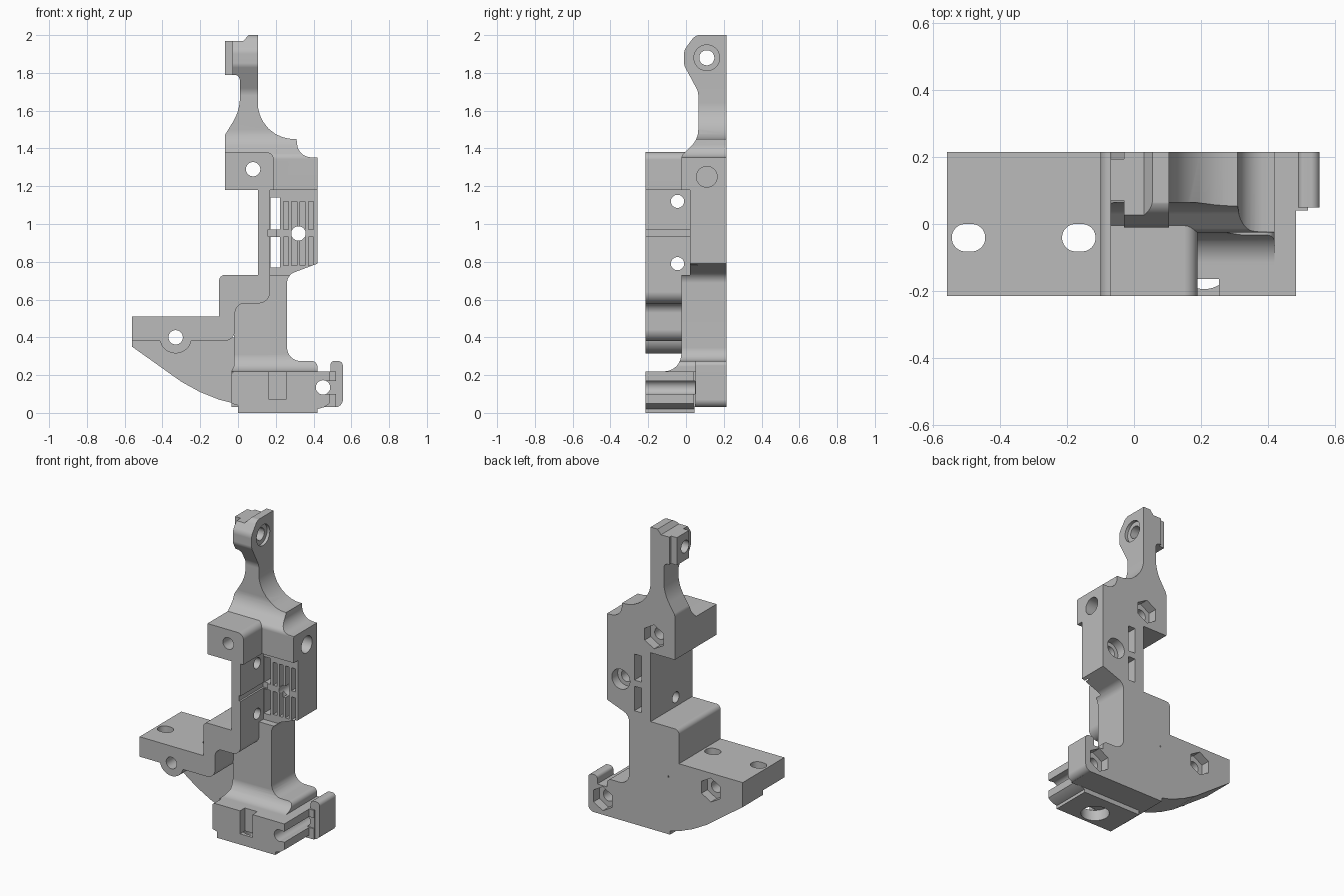
import bpy, bmesh, math
from mathutils import Vector

cube = bpy.data.objects.get("Cube")
if cube:
    bpy.data.objects.remove(cube, do_unlink=True)

grey = bpy.data.materials.new("plain grey")
grey.use_nodes = True
grey.diffuse_color = (0.5, 0.5, 0.5, 1)
grey.node_tree.nodes["Principled BSDF"].inputs["Base Color"].default_value = (0.5, 0.5, 0.5, 1)

BACK = 0.215
FRONT = -BACK
parts, cutters = [], []


def fillet(points, steps=8):
    """Round each profile corner that carries a third value, its radius."""
    out = []
    for i, p in enumerate(points):
        c = Vector(p[:2])
        if len(p) < 3:
            out.append(c)
            continue
        a = (Vector(points[i - 1][:2]) - c).normalized()
        b = (Vector(points[(i + 1) % len(points)][:2]) - c).normalized()
        half, r = a.angle(b) / 2, p[2]
        mid = c + (a + b).normalized() * (r / math.sin(half))
        t = r / math.tan(half)
        v, w = c + a * t - mid, c + b * t - mid
        out += [mid + v.lerp(w, k / steps).normalized() * r for k in range(steps + 1)]
    return out


def prism(name, axis, points, lo, hi, group=parts):
    """Extrude a profile along an axis: y takes (x, z), x takes (y, z), z takes (x, y)."""
    place = {"x": lambda p, d: (d, p.x, p.y),
             "y": lambda p, d: (p.x, d, p.y),
             "z": lambda p, d: (p.x, p.y, d)}[axis]
    bm = bmesh.new()
    ring = fillet(points)
    ends = [[bm.verts.new(place(p, d)) for p in ring] for d in (lo, hi)]
    bm.faces.new(ends[0])
    bm.faces.new(ends[1])
    for i in range(len(ring)):
        j = (i + 1) % len(ring)
        bm.faces.new((ends[0][i], ends[0][j], ends[1][j], ends[1][i]))
    bmesh.ops.recalc_face_normals(bm, faces=bm.faces[:])
    mesh = bpy.data.meshes.new(name)
    bm.to_mesh(mesh)
    bm.free()
    ob = bpy.data.objects.new(name, mesh)
    bpy.context.collection.objects.link(ob)
    if group is parts:
        mesh.materials.append(grey)
    else:
        ob.hide_render = True
    if group is not None:
        group.append(ob)
    return ob


def box(name, x, y, z, group=parts):
    corners = [(x[0], z[0]), (x[1], z[0]), (x[1], z[1]), (x[0], z[1])]
    return prism(name, "y", corners, y[0], y[1], group)


def disc(u, v, r, n=32):
    turn = [math.tau * (i + 0.5) / n for i in range(n)]
    return [(u + r * math.cos(a), v + r * math.sin(a)) for a in turn]


def bake(ob):
    graph = bpy.context.evaluated_depsgraph_get()
    mesh = bpy.data.meshes.new_from_object(ob.evaluated_get(graph))
    ob.modifiers.clear()
    ob.data = mesh


def boolean(ob, tool, operation):
    mod = ob.modifiers.new(operation.lower(), "BOOLEAN")
    mod.operation, mod.solver, mod.object = operation, "EXACT", tool
    bake(ob)


def crossed(name, front, side):
    """Solid that has one outline from the front and another from the side."""
    ob = prism(name, "y", front, -0.4, 0.4)
    tool = prism("side_helper", "x", side, -0.7, 0.7, None)
    boolean(ob, tool, "INTERSECT")
    bpy.data.objects.remove(tool, do_unlink=True)


# Main body: stem, sensor housing and flared neck
crossed("main_body",
        [(-0.07, 1.18), (-0.07, 1.47, 0.04), (0.01, 1.6, 0.25), (0.01, 1.72), (0.105, 1.72),
         (0.105, 1.45, 0.19), (0.31, 1.45), (0.32, 1.355, 0.075), (0.42, 1.352), (0.42, 0.79),
         (0.26, 0.73, 0.06), (0.26, 0.275, 0.07), (0.42, 0.275, 0.03), (0.42, 0.03),
         (-0.035, 0.03), (-0.035, 0.22), (-0.02, 0.25), (-0.02, 0.73), (0.105, 0.73), (0.105, 1.18)],
        [(BACK, 0.02), (BACK, 1.9), (0.065, 1.9), (0.065, 1.45, 0.12), (-0.025, 1.36, 0.04),
         (-0.025, 0.22, 0.09), (-0.14, 0.22), (-0.14, 0.02)])

# Top arm with its rounded lug
crossed("arm_lug",
        [(-0.03, 1.79), (-0.03, 1.97), (0.03, 1.97), (0.055, 2), (0.105, 2), (0.105, 1.66),
         (0.01, 1.66), (0.01, 1.79, 0.03)],
        [(BACK, 2.002), (0.05, 2.002, 0.06), (-0.01, 1.92, 0.06), (-0.01, 1.84, 0.05),
         (0.065, 1.70, 0.08), (0.065, 1.65), (BACK, 1.65)])
box("lug_nub", (-0.07, -0.02), (0.07, 0.195), (1.79, 1.97))

# Upper mounting block
prism("upper_block", "y", [(-0.07, 1.18), (0.19, 1.18), (0.19, 1.38, 0.04), (-0.07, 1.38)], FRONT, 0.04)

# Side shelf, step and upright wall in one profile
prism("shelf_and_wall", "y",
      [(-0.56, 0.38), (-0.56, 0.51), (-0.1, 0.51), (-0.1, 0.73, 0.03), (0.105, 0.73), (0.105, 1.19),
       (0.17, 1.19), (0.17, 0.58, 0.06), (-0.015, 0.58, 0.05), (-0.015, 0.38, 0.06)], FRONT, BACK)
prism("shelf_boss", "y", disc(-0.33, 0.40, 0.085), FRONT, 0.01)

# Curved keel below the shelf
prism("keel", "y",
      [(-0.56, 0.4), (-0.56, 0.35), (-0.3, 0.165), (-0.2, 0.11), (-0.1, 0.07), (0, 0.045),
       (0.1, 0.03), (0.1, 0.4)], 0.005, BACK)

# Base block, its rear extension and the hook
prism("base_block", "y",
      [(0, 0), (0.42, 0), (0.42, 0.02), (0.455, 0.03), (0.485, 0.05), (0.485, 0.22),
       (-0.035, 0.22, 0.02), (-0.035, 0.05), (0, 0.04)], FRONT, 0.045)
prism("base_rear", "y", [(0, 0.03), (0.52, 0.03), (0.52, 0.22), (0, 0.22)], 0.04, BACK)
prism("hook", "y",
      [(0.49, 0.03), (0.555, 0.03, 0.04), (0.555, 0.275, 0.025), (0.49, 0.275, 0.02)], 0.05, BACK)

# Screw holes from front to back, with nut pockets on the back
for x, z, r in ((0.08, 1.29, 6), (-0.33, 0.40, 6), (0.45, 0.135, 6), (0.32, 0.95, 32)):
    prism("screw_hole", "y", disc(x, z, 0.038), -0.3, 0.3, cutters)
    prism("nut_pocket", "y", disc(x, z, 0.078 if r == 6 else 0.065, r), 0.155, 0.3, cutters)

# Holes from side to side
for y, z, r, lo, hi in ((-0.045, 1.12, 0.035, 0.05, 0.2), (-0.045, 0.79, 0.035, 0.05, 0.2),
                        (0.11, 1.88, 0.04, -0.2, 0.2), (0.11, 1.88, 0.068, 0.085, 0.2),
                        (0.11, 1.25, 0.055, 0.28, 0.5)):
    prism("side_hole", "x", disc(y, z, r), lo, hi, cutters)

# Sensor recess, windows, ribs and wire channel
box("recess", (0.17, 0.5), (-0.4, 0.02), (0.73, 1.18), cutters)
for z in ((0.77, 0.93), (0.97, 1.14)):
    box("window", (0.172, 0.222), (-0.1, 0.3), z, cutters)
for i in range(4):
    x = 0.24 + 0.044 * i
    for z in ((0.78, 0.93), (0.97, 1.12)):
        box("rib_groove", (x, x + 0.028), (-0.1, 0.06), z, cutters)
box("wire_channel", (0.158, 0.2), (-0.3, 0.03), (0.935, 0.97), cutters)

# Long slots through the shelf
for x in (-0.495, -0.165):
    prism("shelf_slot", "z",
          [(x - 0.05, -0.082, 0.04), (x + 0.05, -0.082, 0.04), (x + 0.05, 0, 0.04), (x - 0.05, 0, 0.04)],
          0.3, 0.6, cutters)

# Base groove, front pocket and underside bore
box("base_groove", (0.45, 0.6), (-0.3, 0.048), (0.1, 0.17), cutters)
box("base_pocket", (0.165, 0.255), (-0.3, -0.165), (0.07, 0.25), cutters)
prism("base_bore", "z", disc(0.21, -0.11, 0.085), -0.1, 0.07, cutters)


def overlap(a, b):
    for k in range(3):
        p = [v.co[k] for v in a.data.vertices]
        q = [v.co[k] for v in b.data.vertices]
        if min(p) > max(q) - 0.001 or min(q) > max(p) - 0.001:
            return False
    return True


# Cut every part, then shade it
for part in parts:
    for cutter in cutters:
        if overlap(part, cutter):
            boolean(part, cutter, "DIFFERENCE")
for cutter in cutters:
    bpy.data.objects.remove(cutter, do_unlink=True)
for ob in bpy.context.view_layer.objects:
    ob.select_set(ob in parts)
bpy.context.view_layer.objects.active = parts[0]
bpy.ops.object.shade_smooth_by_angle(angle=math.radians(30))
for part in parts:
    part.modifiers.new("even_shading", "WEIGHTED_NORMAL").keep_sharp = True
